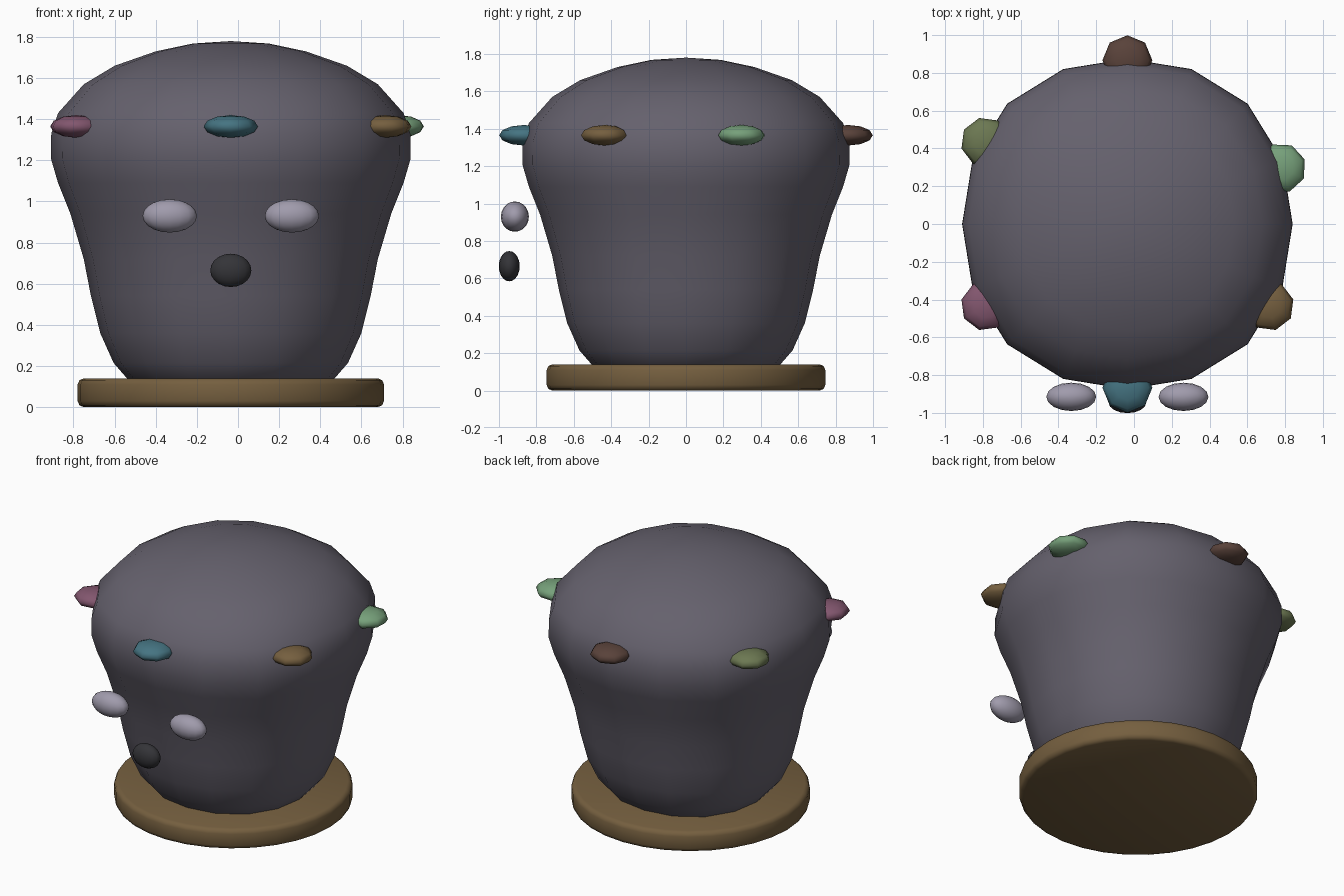
import bpy, bmesh, math
from mathutils import Matrix

if "Cube" in bpy.data.objects:
    bpy.data.objects.remove(bpy.data.objects["Cube"])

CX = -0.035  # shared axis of base and body


def material(name, srgb):
    m = bpy.data.materials.new(name)
    m.diffuse_color = [(c / 255 / 12.92 if c < 11 else ((c / 255 + 0.055) / 1.055) ** 2.4) for c in srgb] + [1]
    m.use_nodes = True
    m.node_tree.nodes["Principled BSDF"].inputs["Base Color"].default_value = m.diffuse_color
    return m


def finish(bm, name, mat, angle=180):
    bmesh.ops.recalc_face_normals(bm, faces=bm.faces)
    mesh = bpy.data.meshes.new(name)
    bm.to_mesh(mesh)
    bm.free()
    obj = bpy.data.objects.new(name, mesh)
    bpy.context.collection.objects.link(obj)
    mesh.materials.append(mat)
    bpy.ops.object.select_all(action='DESELECT')
    obj.select_set(True)
    bpy.context.view_layer.objects.active = obj
    bpy.ops.object.shade_smooth_by_angle(angle=math.radians(angle))
    return obj


def lathe(name, profile, sides, mat, squareness=0.0, angle=180):
    """Stack of rings (radius, z); squareness swells the diagonals slightly."""
    bm = bmesh.new()
    rings = []
    for r, z in profile:
        if r == 0:
            rings.append([bm.verts.new((CX, 0, z))] * sides)
            continue
        ring = []
        for i in range(sides):
            a = 2 * math.pi * i / sides
            k = r * (1 + squareness * math.sin(2 * a) ** 2)
            ring.append(bm.verts.new((CX + k * math.cos(a), k * math.sin(a), z)))
        rings.append(ring)
    for lo, hi in zip(rings, rings[1:]):
        for i in range(sides):
            j = (i + 1) % sides
            corners = list(dict.fromkeys((lo[i], lo[j], hi[j], hi[i])))
            bm.faces.new(corners)
    return finish(bm, name, mat, angle)


def ellipsoid(name, centre, radii, mat, u=16, v=10, turn=0.0):
    bm = bmesh.new()
    bmesh.ops.create_uvsphere(bm, u_segments=u, v_segments=v, radius=1)
    bm.transform(Matrix.Translation(centre) @ Matrix.Rotation(turn, 4, 'Z') @ Matrix.Diagonal((*radii, 1)))
    return finish(bm, name, mat)


# Colours
grey = material("slate grey", (101, 97, 109))
wood = material("wood brown", (117, 95, 63))
pale = material("pale lilac", (160, 155, 172))
black = material("charcoal", (52, 52, 56))

# Round base with softened rims
lathe("base", [(0, 0), (0.715, 0), (0.736, 0.009), (0.745, 0.03), (0.745, 0.11),
               (0.736, 0.131), (0.715, 0.14), (0, 0.14)], 32, wood, angle=50)

# Flared body with domed top
lathe("body", [(0, 0.08), (0.42, 0.09), (0.505, 0.14), (0.57, 0.215), (0.635, 0.36), (0.68, 0.54),
               (0.715, 0.72), (0.78, 0.94), (0.84, 1.09), (0.875, 1.21), (0.873, 1.33),
               (0.84, 1.43), (0.715, 1.57), (0.565, 1.66), (0.365, 1.73),
               (0.185, 1.768), (0, 1.78)], 16, grey, squareness=0.029)

# Eyes and nose floating before the front
for side, label in ((-1, "left_eye"), (1, "right_eye")):
    ellipsoid(label, (CX + side * 0.297, -0.915, 0.93), (0.132, 0.075, 0.081), pale)
ellipsoid("nose", (CX, -0.945, 0.665), (0.1, 0.056, 0.081), black)

# Ring of coloured studs: angle in degrees, colour
studs = [("teal", -90, (69, 116, 130)), ("bronze", -30, (117, 95, 63)),
         ("green", 20, (118, 160, 122)), ("umber", 90, (89, 66, 58)),
         ("olive", 150, (108, 120, 82)), ("plum", 210, (130, 86, 110))]
for label, deg, rgb in studs:
    a = math.radians(deg)
    mat = wood if label == "bronze" else material(label, rgb)
    ellipsoid("stud_" + label, (CX + 0.867 * math.cos(a), 0.867 * math.sin(a), 1.365),
              (0.132, 0.132, 0.055), mat, 8, 6, a)
